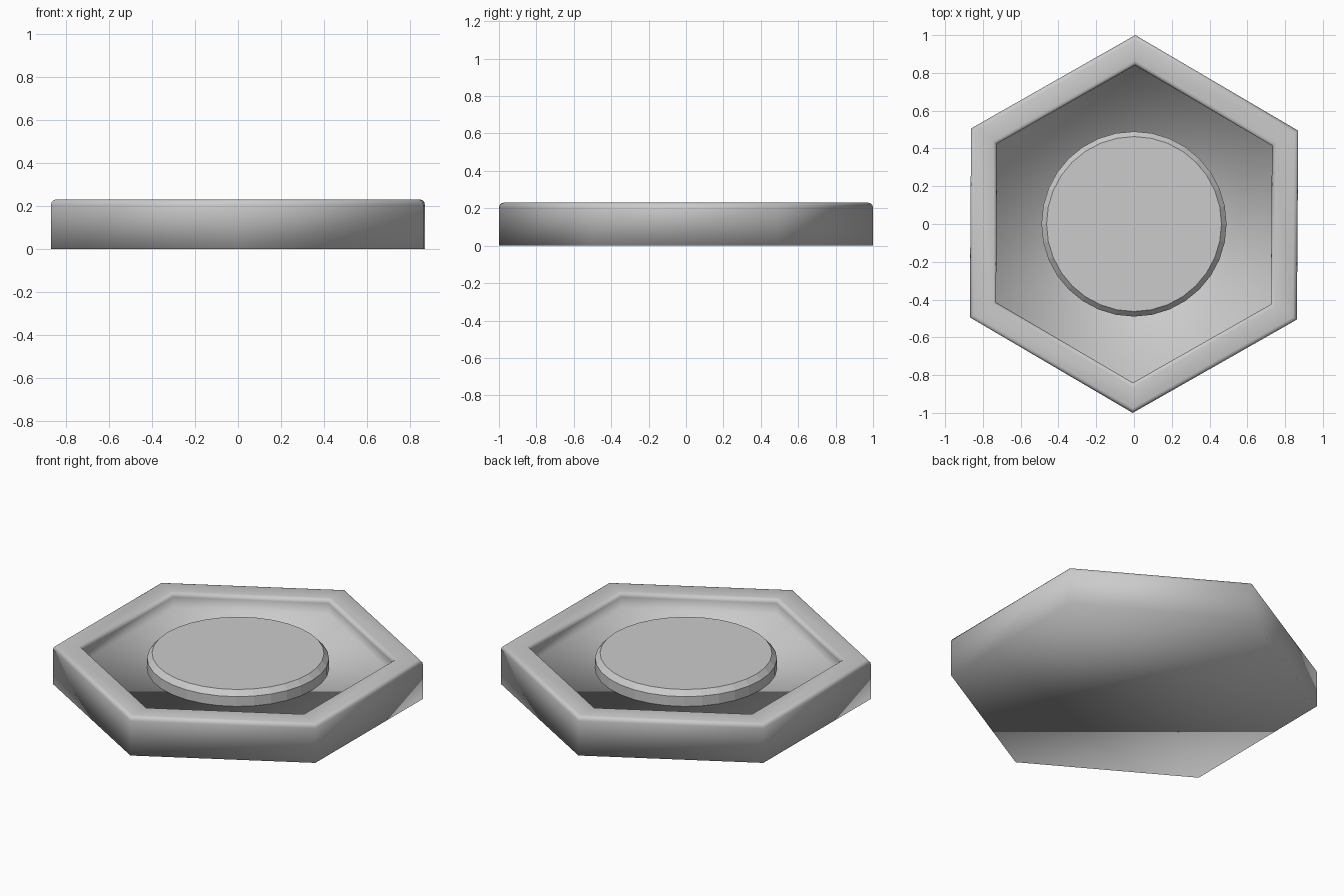
import bpy, bmesh
from math import cos, sin, radians, tau

if "Cube" in bpy.data.objects:
    bpy.data.objects.remove(bpy.data.objects["Cube"])


def lathe(name, profile, sides, start, smooth):
    """Sweep (radius, z) points round z with few or many sides; cap both ends."""
    bm = bmesh.new()
    rings = []
    for r, z in profile:
        rings.append([bm.verts.new((r * cos(start + tau * i / sides),
                                    r * sin(start + tau * i / sides), z))
                      for i in range(sides)])
    for a, b in zip(rings, rings[1:]):
        for i in range(sides):
            j = (i + 1) % sides
            bm.faces.new((a[i], a[j], b[j], b[i]))
    bm.faces.new(rings[0][::-1])
    bm.faces.new(rings[-1])
    bmesh.ops.recalc_face_normals(bm, faces=bm.faces)
    for f in bm.faces:
        f.smooth = smooth
    mesh = bpy.data.meshes.new(name)
    bm.to_mesh(mesh)
    bm.free()
    obj = bpy.data.objects.new(name, mesh)
    bpy.context.collection.objects.link(obj)
    return obj


FLOOR, TOP, BEVEL = 0.14, 0.23, 0.025

# Hexagonal tray: base, outer wall, rounded rim, inner wall, recessed floor
arc = [radians(a) for a in (0, 30, 60, 90)]
outer = [(1 - BEVEL + BEVEL * cos(a), TOP - BEVEL + BEVEL * sin(a)) for a in arc]
inner = [(0.84 + BEVEL - BEVEL * cos(a), TOP - BEVEL + BEVEL * sin(a))
         for a in reversed(arc)]
lathe("hex_tray", [(1, 0)] + outer + inner + [(0.84, FLOOR)],
      6, radians(29.6), True)

# Raised round button with a chamfered top edge
lathe("round_button", [(0.49, FLOOR - 0.005), (0.49, 0.198), (0.463, 0.228)],
      32, 0, False)
